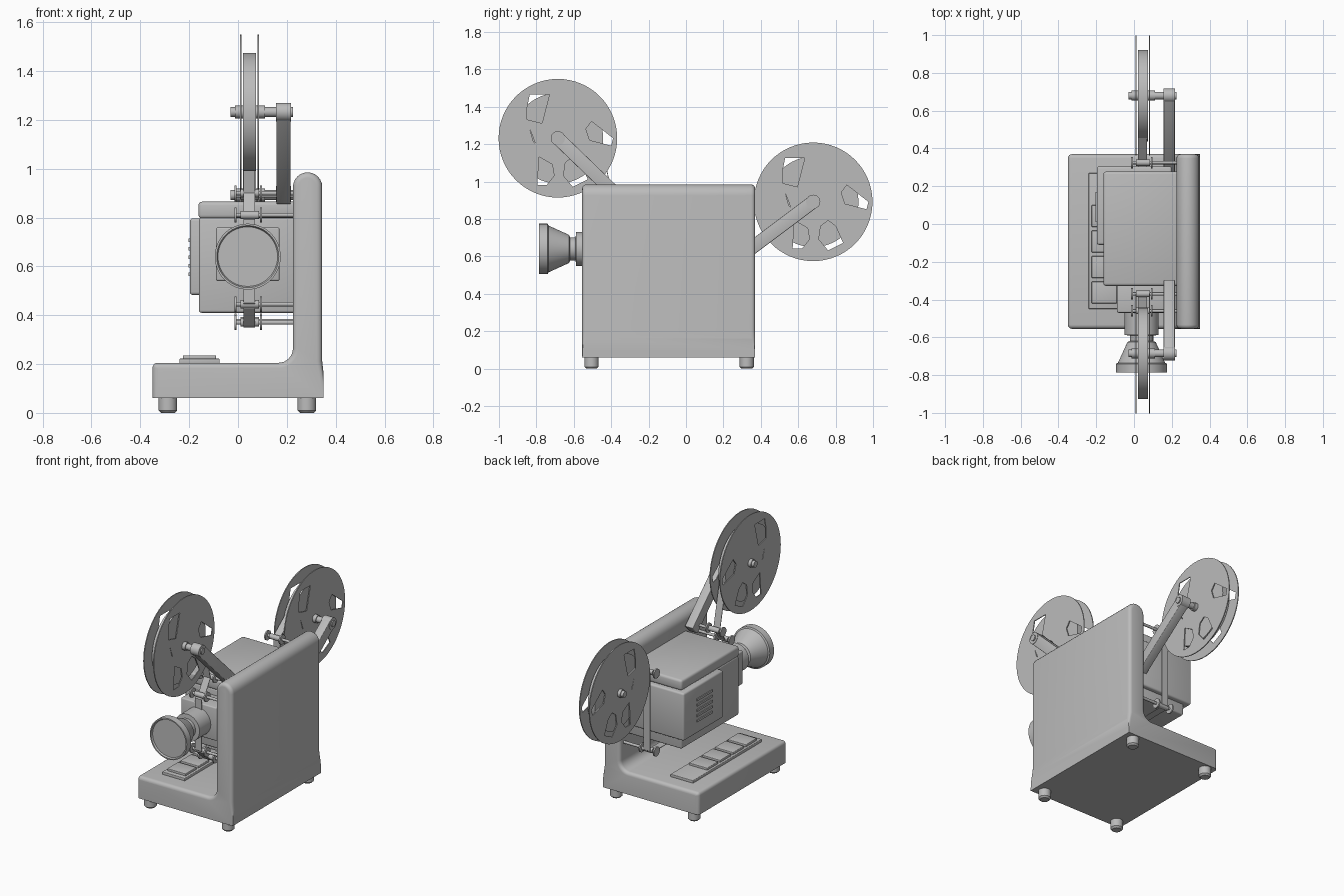
import bpy, bmesh
from math import pi, radians, sin, cos, atan2, hypot
from mathutils import Matrix, Vector

if "Cube" in bpy.data.objects:
    bpy.data.objects.remove(bpy.data.objects["Cube"], do_unlink=True)

grey = bpy.data.materials.new("plain_grey")
grey.use_nodes = True
grey.diffuse_color = (0.5, 0.5, 0.5, 1)
grey.node_tree.nodes["Principled BSDF"].inputs["Base Color"].default_value = (0.5, 0.5, 0.5, 1)


def finish(bm, name, smooth=True):
    bmesh.ops.recalc_face_normals(bm, faces=bm.faces)
    mesh = bpy.data.meshes.new(name)
    bm.to_mesh(mesh)
    bm.free()
    mesh.materials.append(grey)
    ob = bpy.data.objects.new(name, mesh)
    bpy.context.collection.objects.link(ob)
    if smooth:
        bpy.ops.object.select_all(action='DESELECT')
        ob.select_set(True)
        bpy.context.view_layer.objects.active = ob
        bpy.ops.object.shade_smooth_by_angle(angle=radians(35))
    return ob


def box(name, x, y, z, bevel=0.0):
    bm = bmesh.new()
    bmesh.ops.create_cube(bm, size=1)
    for v in bm.verts:
        v.co = [(a + b) / 2 + c * (b - a) for (a, b), c in zip((x, y, z), v.co)]
    if bevel:
        bmesh.ops.bevel(bm, geom=bm.edges[:], offset=bevel, segments=3, profile=0.5, affect='EDGES')
    return finish(bm, name, bevel > 0)


def lathe(name, profile, origin, axis, sides=32):
    """Spin (radius, distance) points about an axis through origin."""
    bm = bmesh.new()
    rings = [[bm.verts.new((r * cos(2 * pi * i / sides), r * sin(2 * pi * i / sides), d))
              for i in range(sides)] for r, d in profile]
    for a, b in zip(rings, rings[1:]):
        for i in range(sides):
            j = (i + 1) % sides
            bm.faces.new((a[i], a[j], b[j], b[i]))
    bm.faces.new(rings[0])
    bm.faces.new(rings[-1])
    turn = Vector((0, 0, 1)).rotation_difference(Vector(axis)).to_matrix().to_4x4()
    bm.transform(Matrix.Translation(origin) @ turn)
    return finish(bm, name)


def rod(name, y, z, x0, x1, r, sides=24):
    return lathe(name, [(r, x0), (r, x1)], (0, y, z), (1, 0, 0), sides)


def arc(cx, cz, r, start, end, steps=8):
    return [(cx + r * cos(radians(start + (end - start) * i / steps)),
             cz + r * sin(radians(start + (end - start) * i / steps))) for i in range(steps + 1)]


# L-shaped housing: base slab flowing into the upright wall
outline = [(-0.35, 0.06), (0.35, 0.06), (0.35, 0.165), (0.345, 0.21)]
outline += arc(0.285, 0.925, 0.06, 0, 180, 12)
outline += arc(0.165, 0.265, 0.06, 0, -90)
outline += arc(-0.33, 0.185, 0.02, 90, 180, 4)
bm = bmesh.new()
cap = bm.faces.new([bm.verts.new((x, -0.555, z)) for x, z in outline])
side = bmesh.ops.extrude_face_region(bm, geom=[cap])
bmesh.ops.translate(bm, vec=(0, 0.925, 0), verts=[v for v in side["geom"] if isinstance(v, bmesh.types.BMVert)])
rim = [e for e in bm.edges if abs(e.verts[0].co.y - e.verts[1].co.y) < 0.001
       and max(v.co.z for v in e.verts) > 0.17]
bmesh.ops.bevel(bm, geom=rim, offset=0.022, segments=4, profile=0.5, affect='EDGES')
finish(bm, "housing")

# Feet
for x in (-0.287, 0.282):
    for y in (-0.505, 0.325):
        lathe("foot", [(0.028, 0), (0.038, 0.01), (0.038, 0.065)], (x, y, 0), (0, 0, 1), 24)

# Lamp house, its lid and the vented side cover
box("lamp_house", (-0.16, 0.24), (-0.325, 0.275), (0.41, 0.80), 0.01)
box("lamp_house_lid", (-0.162, 0.24), (-0.328, 0.278), (0.795, 0.865), 0.015)
box("side_cover", (-0.197, 0.2), (-0.11, 0.305), (0.483, 0.797), 0.012)
for i in range(5):
    z = 0.56 + i * 0.035
    box("vent_slat", (-0.203, -0.19), (0.01, 0.17), (z, z + 0.014))

# Control strip
box("control_strip", (-0.24, -0.075), (-0.45, 0.27), (0.2, 0.222), 0.004)
for i in range(4):
    y = -0.42 + i * 0.135
    box("control_key", (-0.225, -0.09), (y, y + 0.115), (0.215, 0.236), 0.004)

# Lens block and flared lens
box("lens_block", (-0.09, 0.17), (-0.47, -0.32), (0.54, 0.76), 0.008)
lathe("lens", [(0.09, 0.45), (0.09, 0.588), (0.062, 0.59), (0.062, 0.62), (0.075, 0.625),
               (0.125, 0.735), (0.135, 0.74), (0.135, 0.785), (0.127, 0.785), (0.122, 0.775)],
      (0.04, 0, 0.64), (0, -1, 0), 48)

# Window shapes in the reel flanges, as (y, z) from the hub
windows = [
    [(-0.15, 0.235), (-0.045, 0.235), (-0.085, 0.08), (-0.165, 0.1), (-0.165, 0.16)],
    [(0.18, 0.09), (0.295, 0), (0.285, -0.04), (0.17, -0.01), (0.15, 0.05)],
    [(0.04, -0.13), (0.08, -0.1), (0.12, -0.13), (0.16, -0.22), (0.08, -0.26), (0.03, -0.2)],
    [(-0.1, -0.1), (-0.03, -0.14), (-0.02, -0.2), (-0.06, -0.25), (-0.11, -0.25)],
    [(-0.15, 0.05), (-0.12, -0.03), (-0.13, -0.02)],
]


def flange(x, y, z):
    """Thin disc pierced by the windows, standing across the x axis."""
    bm = bmesh.new()
    rim = [(0.317 * cos(2 * pi * i / 64), 0.317 * sin(2 * pi * i / 64)) for i in range(64)]
    edges = []
    for loop in [rim] + windows:
        vs = [bm.verts.new((x, y + a, z + b)) for a, b in loop]
        edges += [bm.edges.new((vs[i - 1], vs[i])) for i in range(len(vs))]
    bmesh.ops.triangle_fill(bm, use_beauty=True, edges=edges, normal=(1, 0, 0))
    ext = bmesh.ops.extrude_face_region(bm, geom=bm.faces[:])
    bmesh.ops.translate(bm, vec=(0.006, 0, 0), verts=[v for v in ext["geom"] if isinstance(v, bmesh.types.BMVert)])
    finish(bm, "reel_flange")


def reel(name, y, z, end_y, end_z):
    for x in (0.008, 0.08):
        flange(x, y, z)
    rod(name + "_film_roll", y, z, 0.02, 0.073, 0.242, 64)
    rod(name + "_axle", y, z, -0.03, 0.225, 0.02)
    rod(name + "_axle_collar", y, z, -0.012, 0.11, 0.026)
    rod(name + "_arm_boss", y, z, 0.155, 0.218, 0.038)
    arm = box(name + "_arm", (0.157, 0.216), (0, hypot(end_y - y, end_z - z)), (-0.036, 0.036), 0.004)
    arm.location = (0, y, z)
    arm.rotation_euler.x = atan2(end_z - z, end_y - y)


reel("feed_reel", -0.685, 1.232, -0.32, 0.88)
reel("take_up_reel", 0.68, 0.892, 0.27, 0.585)

# Guide rollers on shafts from the wall
for y, z in ((-0.37, 0.9), (-0.46, 0.81), (-0.46, 0.445), (-0.37, 0.37), (0.325, 0.89), (0.325, 0.375)):
    rod("roller_shaft", y, z, -0.01, 0.23, 0.009, 16)
    rod("roller_drum", y, z, 0.01, 0.085, 0.017)
    for x in (-0.015, 0.09):
        rod("roller_flange", y, z, x, x + 0.009, 0.031)

# Film ribbon threaded from reel to reel
path = [(-0.45, 1.18), (-0.388, 0.9), (-0.442, 0.81), (-0.478, 0.79), (-0.478, 0.45), (-0.46, 0.426),
        (-0.39, 0.36), (-0.37, 0.352), (0.325, 0.357), (0.343, 0.375), (0.343, 0.89), (0.46, 0.98)]
bm = bmesh.new()
rows = [[bm.verts.new((x, y, z)) for x in (0.022, 0.07)] for y, z in path]
for a, b in zip(rows, rows[1:]):
    bm.faces.new((a[0], a[1], b[1], b[0]))
ribbon = finish(bm, "film_ribbon", False)
solid = ribbon.modifiers.new("thickness", 'SOLIDIFY')
solid.thickness = 0.004
solid.offset = 0
